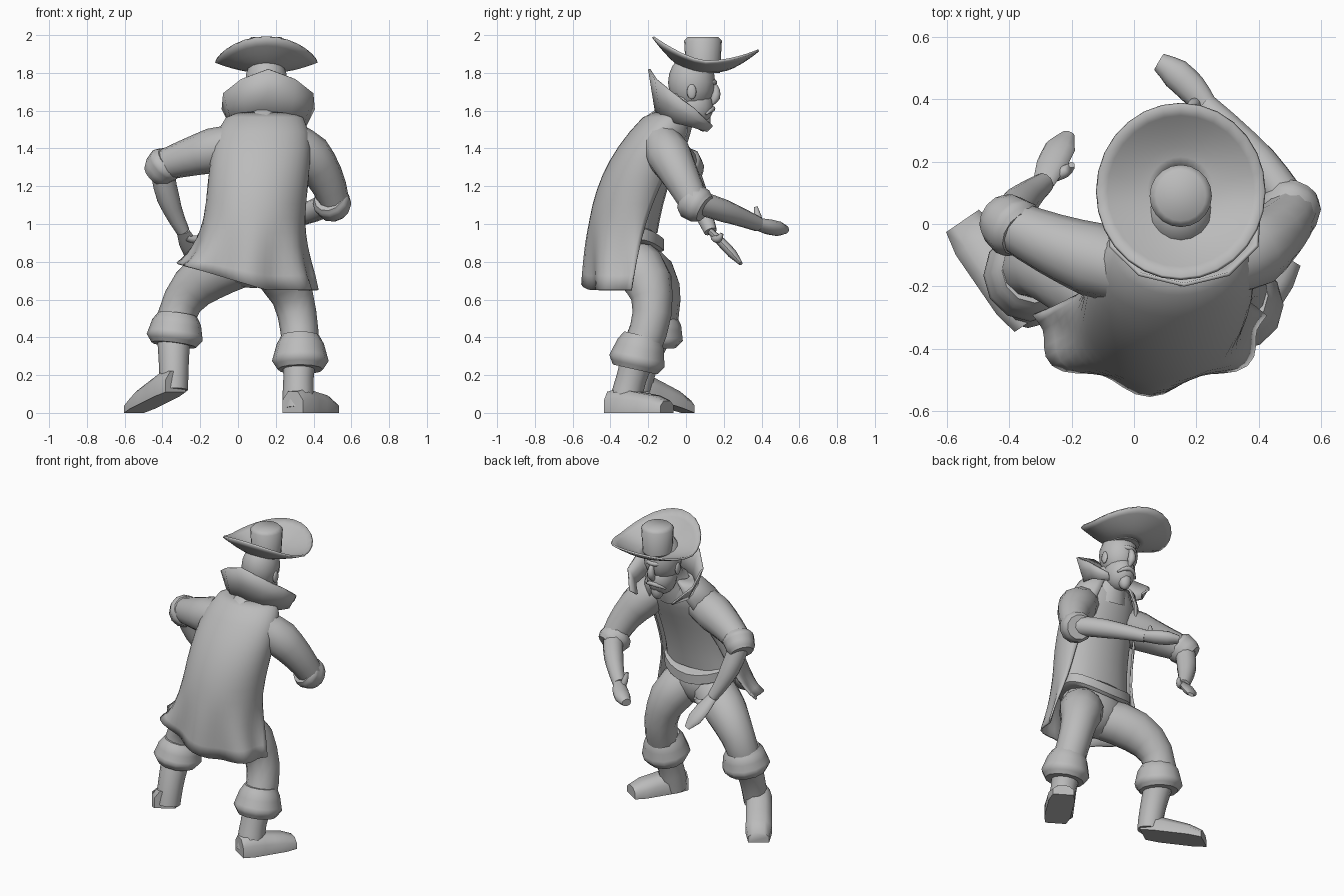
import bpy, bmesh
from math import sin, cos, pi, radians
from mathutils import Vector

cube = bpy.data.objects.get("Cube")
if cube:
    bpy.data.objects.remove(cube)

grey = bpy.data.materials.new("plain grey")
grey.use_nodes = True
grey.diffuse_color = (.5, .5, .5, 1)
grey.node_tree.nodes["Principled BSDF"].inputs["Base Color"].default_value = grey.diffuse_color

ACROSS, FORWARD, UP = Vector((1, 0, 0)), Vector((0, 1, 0)), Vector((0, 0, 1))


def finish(obj, sharp):
    obj.data.materials.append(grey)
    bpy.ops.object.select_all(action="DESELECT")
    obj.select_set(True)
    bpy.context.view_layer.objects.active = obj
    bpy.ops.object.shade_smooth_by_angle(angle=radians(sharp))


def skin(name, rows, loop=True, cloth=False, sharp=50):
    """Bridge rows of points: a capped solid, or a thin sheet of cloth."""
    bm = bmesh.new()
    grid = [[bm.verts.new(point) for point in row] for row in rows]
    count = len(rows[0])
    for lower, upper in zip(grid, grid[1:]):
        for i in range(count if loop else count - 1):
            j = (i + 1) % count
            bm.faces.new((lower[i], lower[j], upper[j], upper[i]))
    if not cloth:
        bm.faces.new(grid[0])
        bm.faces.new(grid[-1])
    bmesh.ops.recalc_face_normals(bm, faces=bm.faces)
    mesh = bpy.data.meshes.new(name)
    bm.to_mesh(mesh)
    bm.free()
    obj = bpy.data.objects.new(name, mesh)
    bpy.context.collection.objects.link(obj)
    if cloth:
        mod = obj.modifiers.new("cloth thickness", "SOLIDIFY")
        mod.thickness, mod.offset = .012, 0
    finish(obj, sharp)


def turn(count):
    return [2 * pi * i / count for i in range(count)]


def limb(name, start, middle, end, radii, flat=1, side=FORWARD, steps=6):
    """Tube curving from start through middle to end, its radius following radii."""
    start, middle, end = Vector(start), Vector(middle), Vector(end)
    control = 2 * middle - (start + end) / 2
    rows = []
    for k in range(steps + 1):
        t = k / steps
        centre = start.lerp(control, t).lerp(control.lerp(end, t), t)
        along = (control - start).lerp(end - control, t).normalized()
        wide = (side - along * side.dot(along)).normalized()
        thin = along.cross(wide)
        place = t * (len(radii) - 1)
        i = min(int(place), len(radii) - 2)
        radius = radii[i] + (radii[i + 1] - radii[i]) * (place - i)
        rows.append([centre + radius * (wide * cos(a) + thin * sin(a) * flat) for a in turn(12)])
    skin(name, rows)


def cuff(name, centre, axis, radius, flare):
    """Turned-back band with rolled edges, wider at its far end by flare."""
    centre, axis = Vector(centre), Vector(axis)
    wide = radius * flare
    limb(name, centre - axis, centre, centre + axis,
         (radius * .8, radius, (radius + wide) / 2, wide, wide * .8), steps=8)


def ball(name, centre, size):
    bpy.ops.mesh.primitive_uv_sphere_add(segments=14, ring_count=10, location=centre, scale=size)
    obj = bpy.context.object
    obj.name = name
    finish(obj, 60)


def body(drop, angle, grow=0):
    """Point on the stooped trunk: drop runs from collar to hem, angle from the spine."""
    stoop = (1 - drop) ** 3
    neck = (1 - drop) ** 12
    flare = max(0, drop - .5) ** 2
    wide = .26 + .45 * flare - .06 * neck + grow
    back = .235 - .1 * stoop + grow
    front = .21 - .08 * drop - .1 * neck + grow
    deep = back if cos(angle) > 0 else front
    return Vector((.14 - .09 * drop + wide * sin(angle),
                   .2 * stoop - .29 - deep * cos(angle), 1.56 - .91 * drop))


# Trunk under the coat, hips and neck
skin("torso", [[body(k / 12, a, -.025) for a in turn(20)] for k in range(9)])
ball("hips", (.08, -.3, .83), (.22, .16, .17))
limb("neck", (.14, -.1, 1.5), (.15, -.04, 1.6), (.15, 0, 1.7), (.13, .09, .08))

# Belt dipping to a point at the front
belt = []
for lift, grow in ((-.04, -.05), (-.03, -.03), (.03, -.03), (.04, -.05)):
    belt.append([body(.67, a, grow + .04 * max(0, -cos(a))) + UP * (lift - .06 * max(0, -cos(a)) ** 3)
                 for a in turn(24)])
skin("belt", belt, sharp=30)

# Long coat, closed over the shoulders, open in front, pleated and uneven at the hem
coat = []
for k in range(13):
    drop = k / 12
    row = []
    for i in range(-14, 15):
        angle = radians(150 - 60 * drop) * i / 14
        point = body(drop, angle, .06 * cos(angle * 7) * max(0, drop - .6))
        point.z += max(0, .15 - point.x) * .3 * drop ** 4
        row.append(point)
    coat.append(row)
coat.insert(0, [p.lerp(Vector((.15, -.04, 1.64)), .45) for p in coat[0]])
skin("coat", coat, loop=False, cloth=True)

# Flared collar, high behind the head, low at its front tips
collar = []
for flare in (0, .5, 1):
    row = []
    for i in range(-4, 5):
        angle = radians(140) * i / 4
        back, tip = 1.57 + .25 * flare, 1.49 + .03 * flare
        row.append((.16 + (.2 + .05 * flare) * sin(angle),
                    -(.15 + .04 * flare) * cos(angle) - .005,
                    back + (tip - back) * abs(i / 4) ** 1.25))
    collar.append(row)
skin("collar", collar, loop=False, cloth=True, sharp=35)

# Head and face
HEAD = Vector((.15, .03, 1.75))
ball("skull", HEAD, (.115, .125, .15))
ball("jaw", HEAD + Vector((0, .01, -.13)), (.09, .105, .11))
limb("nose", HEAD + FORWARD * .11, HEAD + Vector((0, .13, -.06)), HEAD + Vector((0, .1, -.12)), (.01, .02, .025, .01))
ball("beard", HEAD + Vector((0, .06, -.2)), (.04, .04, .06))
for name, drop, sag, reach in (("brow", 0, 0, .12), ("moustache", .14, .03, .11)):
    end = ACROSS * .07 + FORWARD * .075 - UP * (drop + sag)
    mirror = Vector((-end.x, end.y, end.z))
    limb(name, HEAD + mirror, HEAD + FORWARD * reach - UP * drop, HEAD + end, (.005, .015, .015, .005))
for name, sign in (("right_ear", -1), ("left_ear", 1)):
    ball(name, HEAD + Vector((sign * .11, 0, -.05)), (.012, .025, .04))

# Hat: brim swept up at back and front, with a short round crown
brim = []
for k in range(7):
    reach = .28 + .12 * k
    row = []
    for angle in turn(28):
        c = cos(angle)
        sweep = .05 + (.13 * c ** 1.5 if c > 0 else .06 * c * c)
        row.append((.15 + .27 * reach * sin(angle), .105 - .28 * reach * c, 1.81 + sweep * (k / 6) ** 1.5))
    brim.append(row)
skin("hat_brim", brim, cloth=True)
skin("hat_crown", [[(.15 + r * sin(a), .09 + r * cos(a), z) for a in turn(20)]
                   for z, r in ((1.8, .09), (1.97, .1), (1.99, .08))])

# Arms: sleeve, turned cuff, forearm, hand and thumb
right_elbow, right_wrist = (-.4, 0, 1.31), (-.29, .13, .96)
left_elbow, left_wrist = (.51, .04, 1.12), (.23, .38, 1)
limb("right_sleeve", (0, -.15, 1.42), (-.2, -.09, 1.37), right_elbow, (.11, .12, .1, .08))
limb("left_sleeve", (.27, -.14, 1.45), (.42, -.06, 1.31), left_elbow, (.1, .12, .1, .08))
cuff("right_sleeve_cuff", (-.4, 0, 1.3), (-.04, .03, -.04), .1, .9)
cuff("left_sleeve_cuff", (.5, .05, 1.11), (.02, .05, -.03), .1, .95)
limb("right_forearm", right_elbow, (-.37, .06, 1.14), right_wrist, (.065, .06, .035))
limb("left_forearm", left_elbow, (.4, .2, 1.07), left_wrist, (.065, .06, .04))
limb("right_hand", right_wrist, (-.25, .22, .87), (-.21, .29, .79), (.035, .05, .05, .02), .5, ACROSS)
limb("left_hand", left_wrist, (.16, .46, .98), (.08, .52, .97), (.04, .05, .05, .03), .8)
limb("right_thumb", (-.27, .15, .93), (-.22, .17, .92), (-.2, .19, .95), (.02, .02, .01))
limb("left_thumb", (.2, .39, 1), (.19, .38, 1.04), (.18, .37, 1.09), (.02, .02, .01))

# Legs: bent trouser leg, boot cuff and shaft
right_shin, right_ankle = (-.34, -.16, .42), (-.34, -.26, .12)
left_shin, left_ankle = (.33, -.24, .33), (.32, -.33, .02)
limb("right_leg", (.03, -.3, .8), (-.24, -.15, .66), right_shin, (.13, .14, .12, .1, .1))
limb("left_leg", (.17, -.3, .82), (.29, -.18, .61), left_shin, (.13, .14, .11, .1, .1))
cuff("right_boot_cuff", (-.33, -.16, .44), (-.01, -.01, -.08), .13, 1.15)
cuff("left_boot_cuff", (.33, -.25, .32), (0, -.02, -.09), .125, 1.2)
limb("right_boot_shaft", right_shin, (-.34, -.22, .28), right_ankle, (.09, .08, .075))
limb("left_boot_shaft", left_shin, (.32, -.29, .18), left_ankle, (.09, .08, .085))


def boot_foot(name, heel, toe):
    """Blocky six-sided foot tapering from the instep to a blunt toe."""
    heel, toe = Vector(heel), Vector(toe)
    across = (toe - heel).cross(UP).normalized()
    rows = []
    for k in range(6):
        t = k / 5
        end = .8 if k in (0, 5) else 1
        width, height = .08 * end, (.14 - .06 * t) * end
        rows.append([heel.lerp(toe, t) + across * width * a + UP * height * b
                     for a, b in ((-1, 0), (1, 0), (1, .6), (.5, 1), (-.5, 1), (-1, .6))])
    skin(name, rows, sharp=60)


boot_foot("right_boot_foot", (-.33, -.31, .11), (-.55, .01, 0))
boot_foot("left_boot_foot", (.29, -.4, 0), (.48, -.1, 0))
